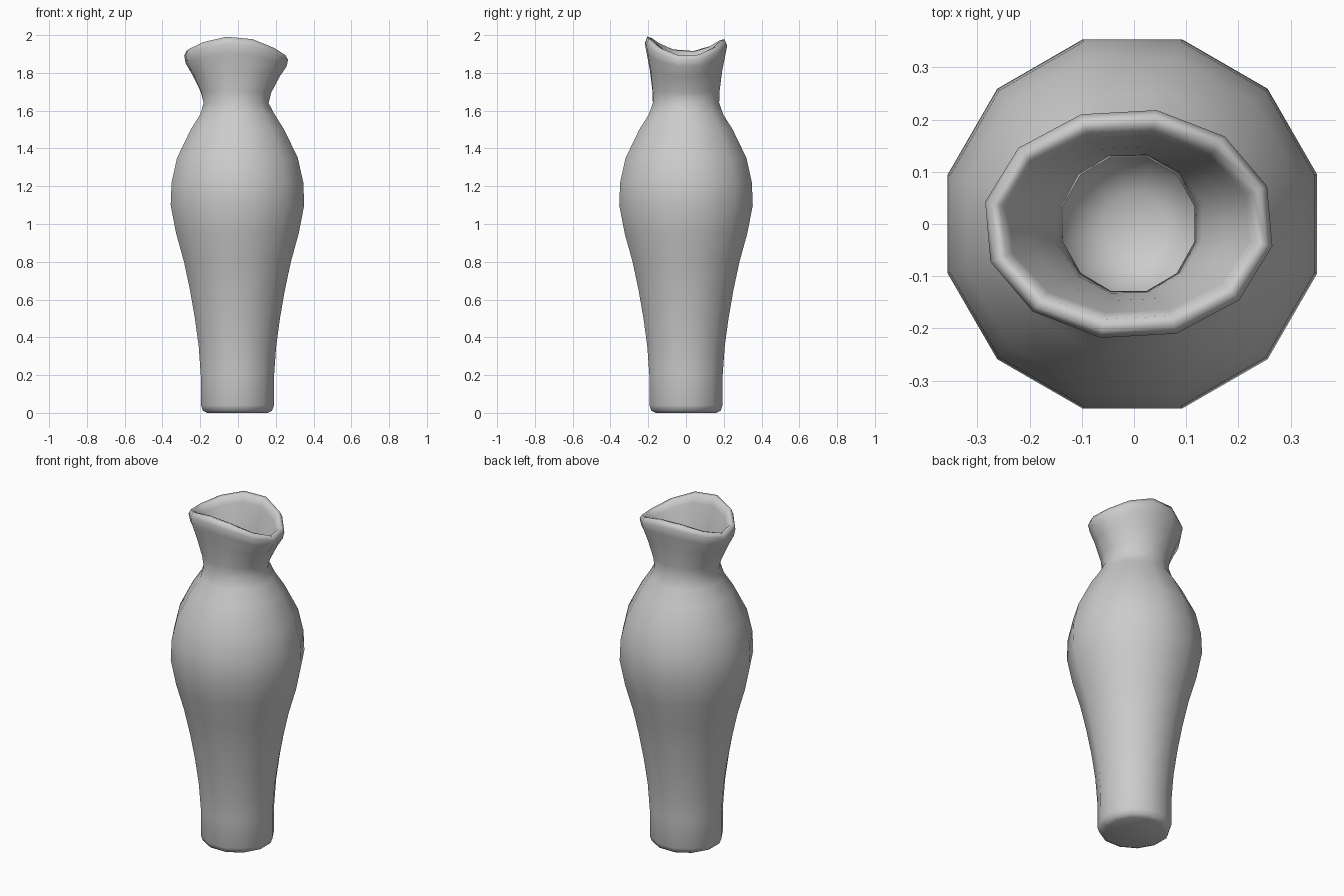
import bpy
import bmesh
from math import cos, sin, radians

if "Cube" in bpy.data.objects:
    bpy.data.objects.remove(bpy.data.objects["Cube"], do_unlink=True)

SIDES = 12

# One grey clay for the whole vase
clay = bpy.data.materials.new("grey_clay")
clay.use_nodes = True
colour = (0.6, 0.6, 0.6, 1)
clay.diffuse_color = colour
clay.node_tree.nodes["Principled BSDF"].inputs["Base Color"].default_value = colour


def add_ring(bm, z, rx, ry, shift=0.0, wave=0.0, twist=0.0):
    """Oval ring whose front and back rise by the wave height."""
    verts = []
    for i in range(SIDES):
        a = radians(15 + 30 * i + twist)
        lift = -wave * cos(2 * a) - 0.3 * wave * (cos(a) + 0.4 * sin(a))
        verts.append(bm.verts.new((shift + rx * cos(a), ry * sin(a), z + lift)))
    return verts


# Outer wall: height, radius
body = [(0.0, 0.165), (0.012, 0.19), (0.04, 0.2), (0.2, 0.201), (0.35, 0.212),
        (0.5, 0.233), (0.65, 0.26), (0.8, 0.293), (0.95, 0.336), (1.1, 0.366),
        (1.22, 0.361), (1.35, 0.331), (1.5, 0.256), (1.58, 0.204)]
# Neck and wavy lip, over the edge and back inside:
# height, x radius, y radius, wave, twist
neck = [(1.64, 0.178, 0.182, 0, 0), (1.7, 0.192, 0.183, 0.003, 1),
        (1.8, 0.237, 0.196, 0.015, 3), (1.87, 0.272, 0.212, 0.03, 4),
        (1.915, 0.28, 0.222, 0.038, 4), (1.944, 0.268, 0.209, 0.043, 4),
        (1.938, 0.25, 0.186, 0.043, 4), (1.9, 0.235, 0.173, 0.035, 4),
        (1.8, 0.19, 0.15, 0.015, 3), (1.7, 0.145, 0.136, 0.003, 1),
        (1.64, 0.13, 0.133, 0, 0)]
WALL = 0.047

bm = bmesh.new()
rings = [add_ring(bm, z, r, r, -0.003) for z, r in body]
rings += [add_ring(bm, z, rx, ry, -0.01, wave, twist) for z, rx, ry, wave, twist in neck]
# Inner wall follows the outer one down to a dished floor
rings += [add_ring(bm, z, r - WALL, r - WALL, -0.005) for z, r in reversed(body[3:])]
rings += [add_ring(bm, 0.1, 0.12, 0.12), add_ring(bm, 0.06, 0.06, 0.06)]

for low, high in zip(rings, rings[1:]):
    for i in range(SIDES):
        j = (i + 1) % SIDES
        bm.faces.new((low[i], low[j], high[j], high[i]))
bm.faces.new(reversed(rings[0]))
bm.faces.new(rings[-1])
bmesh.ops.recalc_face_normals(bm, faces=bm.faces)

mesh = bpy.data.meshes.new("vase")
bm.to_mesh(mesh)
bm.free()
mesh.materials.append(clay)
for face in mesh.polygons:
    face.use_smooth = True
vase = bpy.data.objects.new("vase", mesh)
bpy.context.collection.objects.link(vase)
